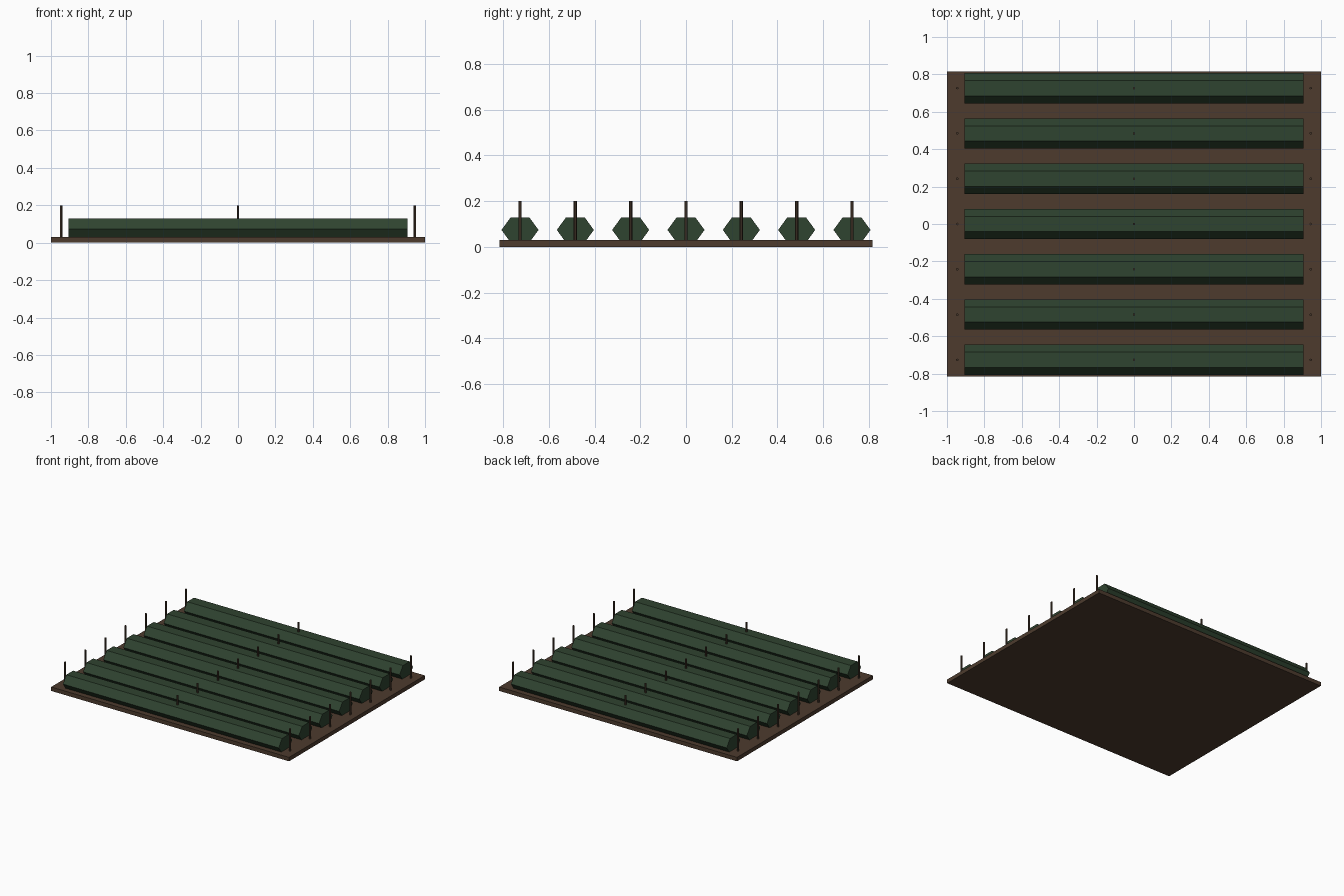
import bpy, bmesh, math
from mathutils import Matrix

if "Cube" in bpy.data.objects:
    bpy.data.objects.remove(bpy.data.objects["Cube"])


def material(name, rgb):
    m = bpy.data.materials.new(name)
    m.diffuse_color = (*rgb, 1.0)
    m.use_nodes = True
    m.node_tree.nodes["Principled BSDF"].inputs["Base Color"].default_value = m.diffuse_color
    return m


SOIL = material("soil brown", (0.074, 0.044, 0.027))
LEAF = material("dark leaf green", (0.028, 0.056, 0.029))
WOOD = material("stake wood", (0.062, 0.038, 0.024))


def finish(bm, name, mat, location):
    bmesh.ops.recalc_face_normals(bm, faces=bm.faces)
    me = bpy.data.meshes.new(name)
    bm.to_mesh(me)
    bm.free()
    me.materials.append(mat)
    ob = bpy.data.objects.new(name, me)
    ob.location = location
    bpy.context.collection.objects.link(ob)
    return ob


def box(name, size, location, mat):
    bm = bmesh.new()
    bmesh.ops.create_cube(bm, size=1.0, matrix=Matrix.Diagonal((*size, 1.0)))
    return finish(bm, name, mat, location)


def hedge(name, location, half_length=0.907, radius=0.081, flatten=0.79):
    # six-sided bar along x, points facing +-y, flattened in z
    bm = bmesh.new()
    ends = []
    for x in (-half_length, half_length):
        ring = [bm.verts.new((x, radius * math.cos(i * math.pi / 3),
                              radius * flatten * math.sin(i * math.pi / 3)))
                for i in range(6)]
        bm.faces.new(ring)
        ends.append(ring)
    a, b = ends
    for i in range(6):
        j = (i + 1) % 6
        bm.faces.new((a[i], a[j], b[j], b[i]))
    return finish(bm, name, LEAF, location)


def stake(name, location, height, radius=0.007):
    bm = bmesh.new()
    bmesh.ops.create_cone(bm, cap_ends=True, segments=6, radius1=radius,
                          radius2=radius, depth=height)
    return finish(bm, name, WOOD, location)


# soil bed
box("soil_bed", (2.0, 1.63, 0.03), (0, 0, 0.015), SOIL)

# seven plant rows, each with three stakes
for row in range(-3, 4):
    y = row * 0.242
    hedge(f"plant_row_{row + 4}", (0, y, 0.074))
    for k, x in enumerate((-0.945, 0.0, 0.945)):
        stake(f"stake_{row + 4}_{k + 1}", (x, y, 0.11), 0.18)
